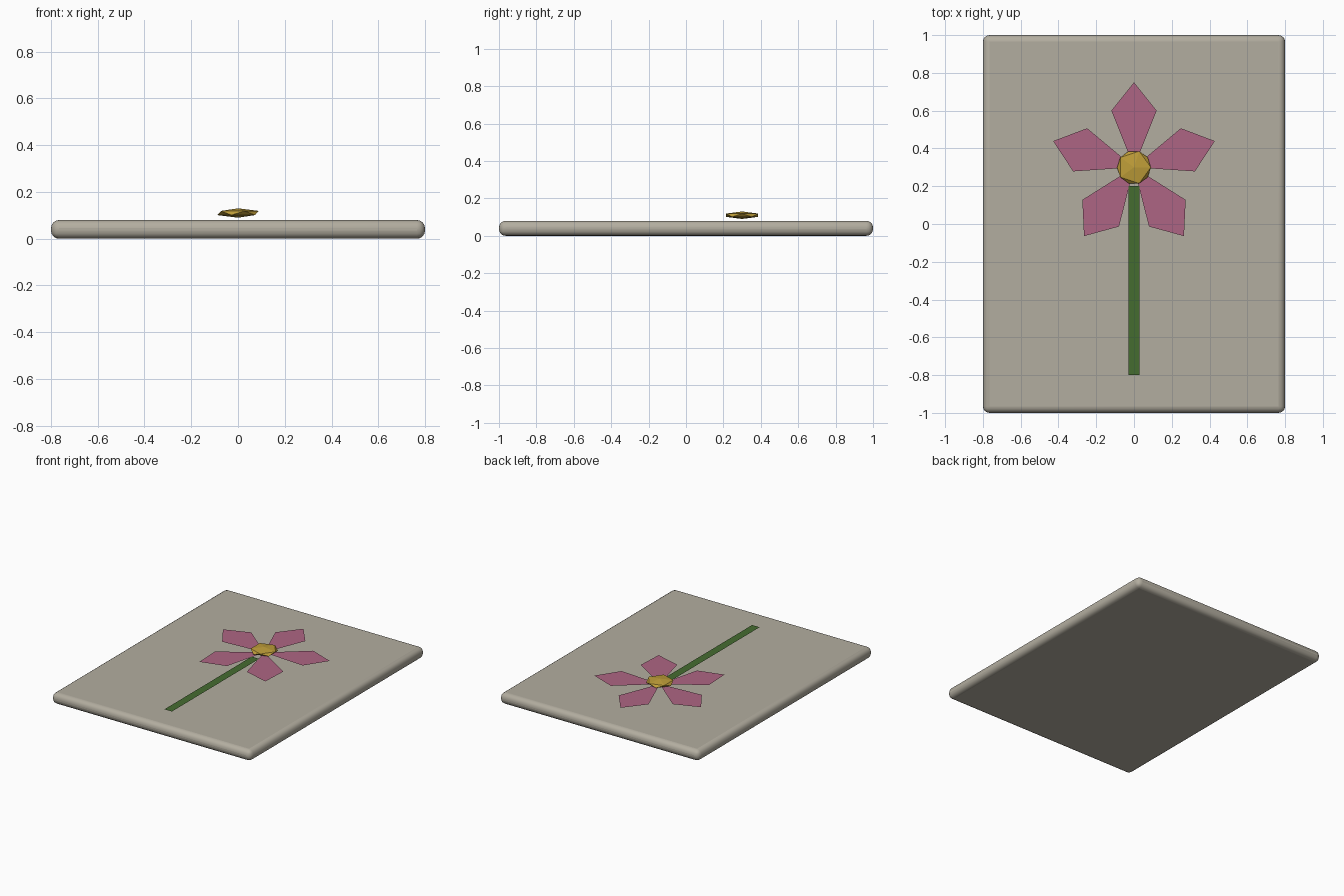
import bpy, bmesh, math
from mathutils import Matrix, Vector

if "Cube" in bpy.data.objects:
    bpy.data.objects.remove(bpy.data.objects["Cube"])


def material(name, rgb):
    m = bpy.data.materials.new(name)
    m.diffuse_color = (*rgb, 1)
    m.use_nodes = True
    m.node_tree.nodes["Principled BSDF"].inputs["Base Color"].default_value = m.diffuse_color
    return m


def flat_shape(name, faces, z, mat):
    """Thin inlay made of flat polygons at height z."""
    bm = bmesh.new()
    for pts in faces:
        bm.faces.new([bm.verts.new((x, y, z)) for x, y in pts])
    me = bpy.data.meshes.new(name)
    bm.to_mesh(me)
    bm.free()
    me.materials.append(mat)
    ob = bpy.data.objects.new(name, me)
    bpy.context.collection.objects.link(ob)
    return ob


pink = material("petal_pink", (0.42, 0.13, 0.23))
green = material("stem_green", (0.06, 0.15, 0.03))
gold = material("centre_gold", (0.52, 0.34, 0.04))
stone = material("stone", (0.45, 0.42, 0.35))

# Slab with rounded edges
bpy.ops.mesh.primitive_cube_add(size=1, location=(0, 0, 0.04))
slab = bpy.context.object
slab.name = "slab"
slab.scale = (1.6, 2.0, 0.08)
bpy.ops.object.transform_apply(location=False, scale=True)
slab.data.materials.append(stone)
bevel = slab.modifiers.new("rounded_edges", 'BEVEL')
bevel.width = 0.035
bevel.segments = 4
bpy.ops.object.shade_smooth_by_angle(angle=math.radians(35))

# Stem strip
flat_shape("stem", [[(-0.03, -0.8), (0.03, -0.8), (0.03, 0.2), (-0.03, 0.2)]], 0.09, green)

# Five kite-shaped petals around the flower centre
centre = Vector((0, 0.3))
kite = [Vector(p) for p in [(0, 0), (0.12, 0.3), (0, 0.45), (-0.12, 0.3)]]
for i in range(5):
    rot = Matrix.Rotation(math.tau * i / 5, 2)
    flat_shape(f"petal_{i + 1}", [[centre + rot @ p for p in kite]], 0.09, pink)

# Flattened low-poly flower centre
bpy.ops.mesh.primitive_ico_sphere_add(subdivisions=1, radius=0.1, location=(0, 0.3, 0.11))
button = bpy.context.object
button.name = "flower_centre"
button.scale = (1, 1, 0.2)
bpy.ops.object.transform_apply(location=False, scale=True)
button.data.materials.append(gold)
